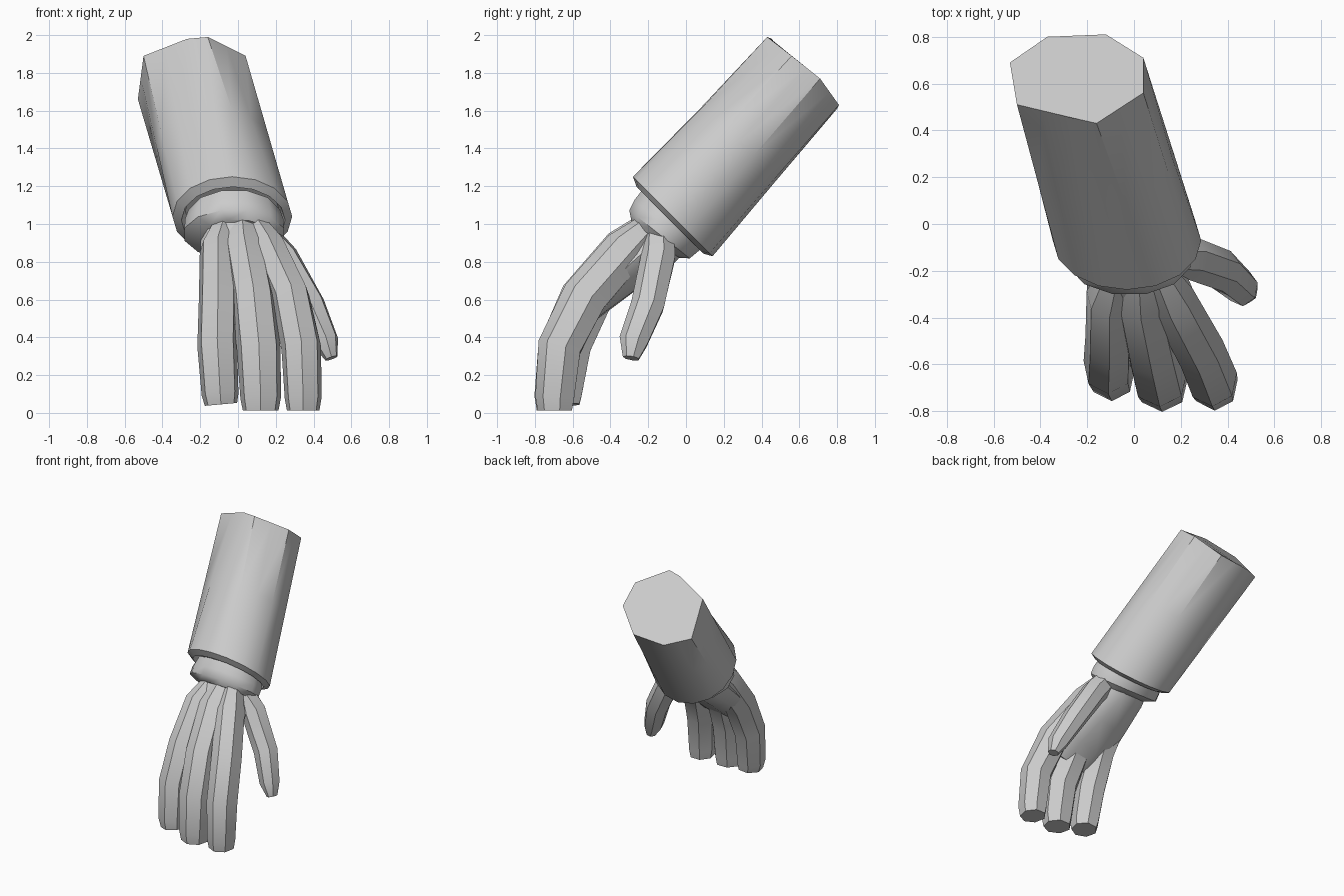
import bpy, bmesh, math
from mathutils import Vector

if "Cube" in bpy.data.objects:
    bpy.data.objects.remove(bpy.data.objects["Cube"])

grey = bpy.data.materials.new("plain grey")
grey.diffuse_color = (0.6, 0.6, 0.6, 1)
grey.use_nodes = True
grey.node_tree.nodes["Principled BSDF"].inputs["Base Color"].default_value = grey.diffuse_color


def loft(name, rings):
    """Skin a list of equal-length point rings and cap both ends."""
    bm = bmesh.new()
    vs = [[bm.verts.new(p) for p in r] for r in rings]
    n = len(vs[0])
    for a, b in zip(vs, vs[1:]):
        for i in range(n):
            j = (i + 1) % n
            bm.faces.new((a[i], a[j], b[j], b[i]))
    bm.faces.new(vs[0])
    bm.faces.new(vs[-1])
    bmesh.ops.recalc_face_normals(bm, faces=bm.faces)
    me = bpy.data.meshes.new(name)
    bm.to_mesh(me)
    bm.free()
    me.materials.append(grey)
    ob = bpy.data.objects.new(name, me)
    bpy.context.collection.objects.link(ob)
    bpy.ops.object.select_all(action='DESELECT')
    ob.select_set(True)
    bpy.context.view_layer.objects.active = ob
    bpy.ops.object.shade_smooth_by_angle(angle=math.radians(38))
    return ob


def ring(c, ru, rv, n=8, u=(1, 0, 0), v=(0, -0.707, 0.707), start=0.5):
    c, u, v = Vector(c), Vector(u), Vector(v)
    out = []
    for i in range(n):
        a = math.pi / 2 + (i - start) * 2 * math.pi / n
        out.append(c + u * ru * math.cos(a) + v * rv * math.sin(a))
    return out


def halve(pts):
    """Insert the midpoint of every side."""
    return [q for i, p in enumerate(pts) for q in (p, (p + pts[(i + 1) % len(pts)]) / 2)]


def tube(name, path, n=7, start=0.5):
    """Path of (point, half width, half thickness)."""
    pts = [Vector(p[0]) for p in path]
    rings = []
    for i, (p, w, t) in enumerate(path):
        d = (pts[min(i + 1, len(pts) - 1)] - pts[max(i - 1, 0)]).normalized()
        v = Vector((1, 0, 0)).cross(d).normalized()
        u = d.cross(v).normalized()
        rings.append(ring(p, w, t, n, u, v, start))
    return loft(name, rings)


# Sleeve: eight-sided irregular end, rounding into the opening
top = halve([Vector(p) for p in [
    (-.16, .43, 1.99), (-.27, .455, 1.98), (-.50, .51, 1.89), (-.53, .69, 1.66),
    (-.37, .80, 1.61), (-.12, .81, 1.63), (.04, .71, 1.77), (.04, .56, 1.89)]])
bottom = ring((-.03, -.07, 1.04), .317, .298, n=16, start=1)
loft("sleeve", [top, [(a + b) / 2 for a, b in zip(top, bottom)], bottom,
                ring((-.025, -.085, 1.02), .275, .25, n=16, start=1),
                ring((-.03, -.04, 1.07), .25, .21, n=16, start=1)])

# Cuff: short band tucked in the sleeve, closing onto the wrist
C = (0, -.78, .62)
loft("cuff", [ring(c, a, b, n=12, v=C) for c, a, b in [
    ((-.02, -.06, 1.04), .25, .23),
    ((-.02, -.105, .99), .27, .225),
    ((-.02, -.14, .945), .272, .212),
    ((0, -.165, .92), .21, .165)]])

# Palm, thinning out where it runs into the fingers
tube("palm", [((0, -.08, 1.0), .19, .16),
              ((0, -.17, .90), .20, .16),
              ((.03, -.33, .755), .235, .13),
              ((.07, -.475, .60), .25, .09),
              ((.10, -.57, .47), .22, .04)], n=10)

# Three curled fingers
fingers = {
    "outer_finger": [(-.07, -.18, 1.0), (-.105, -.31, .86), (-.105, -.50, .61),
                     (-.11, -.61, .36), (-.095, -.65, .10), (-.09, -.65, .045)],
    "middle_finger": [(.02, -.18, 1.01), (.03, -.32, .87), (.08, -.545, .605),
                      (.11, -.665, .34), (.12, -.695, .08), (.12, -.695, .012)],
    "index_finger": [(.09, -.18, 1.0), (.16, -.32, .86), (.28, -.535, .61),
                     (.335, -.665, .35), (.345, -.69, .08), (.345, -.69, .012)],
}
sizes = [(.06, .07), (.10, .12), (.105, .125), (.108, .12), (.10, .108), (.088, .095)]
for name, pts in fingers.items():
    k = 1.1 if name == "middle_finger" else 1.0
    tube(name, [(p, w * k, t) for p, (w, t) in zip(pts, sizes)])

# Thumb
tube("thumb", [((.08, -.14, 1.0), .08, .08),
               ((.235, -.145, .82), .09, .095),
               ((.38, -.2, .57), .085, .092),
               ((.465, -.275, .38), .07, .08),
               ((.495, -.29, .29), .035, .045)])
